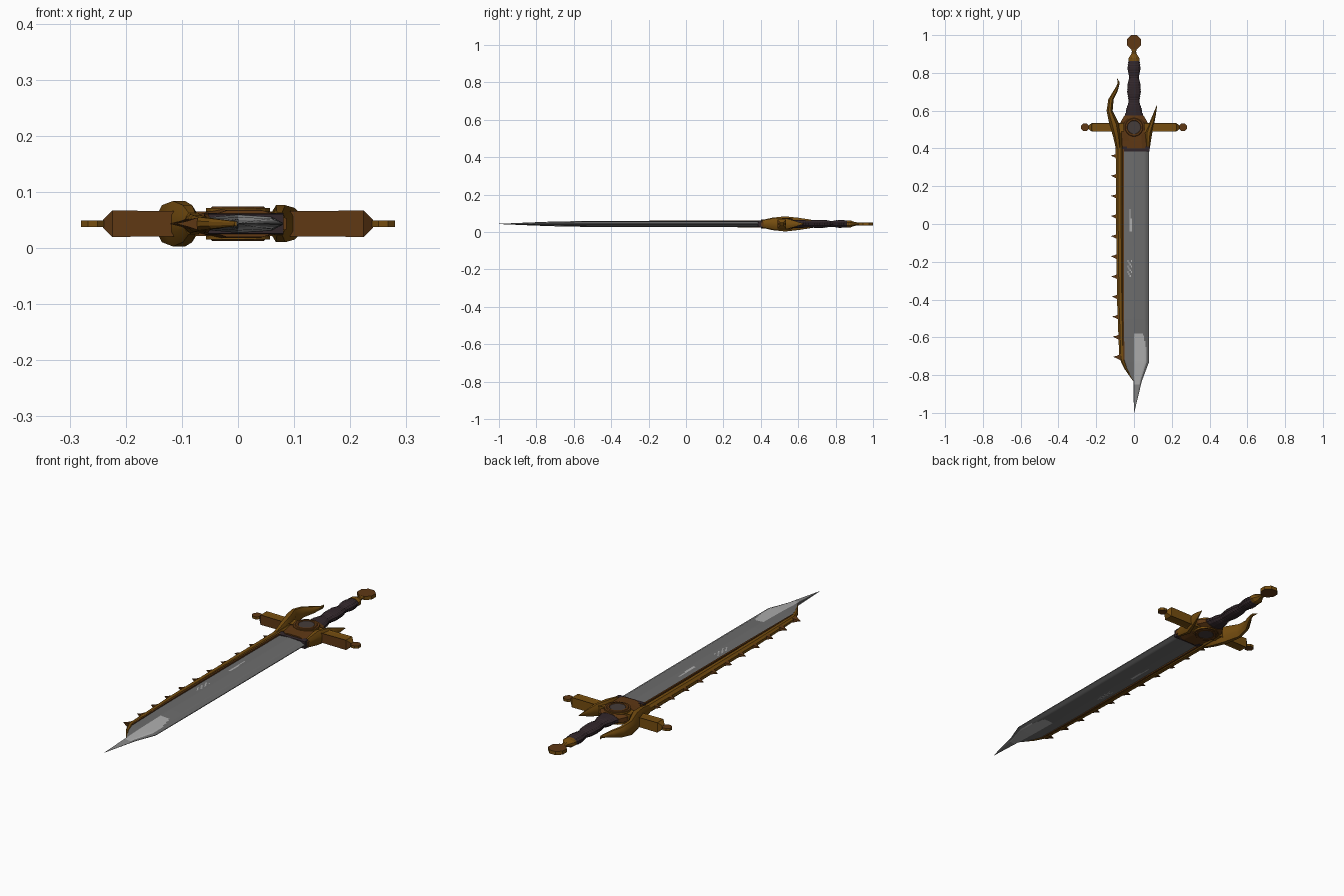
import bpy, bmesh, math
from mathutils import Vector

if "Cube" in bpy.data.objects:
    bpy.data.objects.remove(bpy.data.objects["Cube"])

ZC = 0.0435  # mid plane of the sword


def mat(name, c):
    m = bpy.data.materials.new(name)
    m.diffuse_color = (*c, 1)
    m.use_nodes = True
    m.node_tree.nodes["Principled BSDF"].inputs["Base Color"].default_value = m.diffuse_color
    return m


STEEL = mat("steel", (0.15, 0.15, 0.15))
SHINE = mat("bright steel", (0.42, 0.42, 0.42))
TIP = mat("tip steel", (0.24, 0.24, 0.24))
GOLD = mat("old gold", (0.18, 0.075, 0.005))
COPPER = mat("dark copper", (0.115, 0.04, 0.007))
LEATHER = mat("dark leather", (0.032, 0.02, 0.024))
GEM = mat("dark gem", (0.06, 0.045, 0.042))


def finish(bm, name, mats, rule=None, smooth=None):
    bmesh.ops.recalc_face_normals(bm, faces=bm.faces)
    bm.normal_update()
    if rule:
        for f in bm.faces:
            f.material_index = rule(f)
    me = bpy.data.meshes.new(name)
    bm.to_mesh(me)
    bm.free()
    for m in mats:
        me.materials.append(m)
    ob = bpy.data.objects.new(name, me)
    bpy.context.collection.objects.link(ob)
    if smooth:
        bpy.context.view_layer.objects.active = ob
        ob.select_set(True)
        bpy.ops.object.shade_smooth_by_angle(angle=math.radians(smooth))
        ob.select_set(False)
    return ob


def skin(bm, rings):
    n = len(rings[0])
    vs = [[bm.verts.new(p) for p in r] for r in rings]
    for a, b in zip(vs, vs[1:]):
        for i in range(n):
            bm.faces.new((a[i], a[(i + 1) % n], b[(i + 1) % n], b[i]))
    bm.faces.new(vs[0])
    bm.faces.new(vs[-1])


def loft(name, stations, n, mats, axis='y', rule=None, smooth=None):
    """stations: (x, y, half width, half height), n-sided rings with flats on the sides"""
    rings = []
    k = 1 / math.cos(math.pi / n)
    for x, y, w, h in stations:
        ring = []
        for i in range(n):
            a = 2 * math.pi * (i + 0.5) / n
            u, v = w * k * math.cos(a), h * k * math.sin(a)
            ring.append((x + u, y, ZC + v) if axis == 'y' else (x, y + u, ZC + v))
        rings.append(ring)
    bm = bmesh.new()
    skin(bm, rings)
    return finish(bm, name, mats, rule, smooth)


def disc(name, x, y, r, half, n, mats, rule=None):
    bm = bmesh.new()
    skin(bm, [[(x + r * math.cos(2 * math.pi * (i + .5) / n),
                y + r * math.sin(2 * math.pi * (i + .5) / n), ZC + z) for i in range(n)]
              for z in (-half, half)])
    return finish(bm, name, mats, rule)


def flat_rule(f):
    return 0 if abs(f.normal.z) > 0.7 else 1


# Blade: fine grid so the bright areas can be picked by position
KEYS = [(0.42, -.06, .08, .0165), (-.5, -.056, .08, .0165), (-.73, -.056, .08, .012),
        (-.79, -.027, .057, .0095), (-.83, -.003, .042, .008), (-1.0, -.0005, .0008, .0008)]


def blade_at(y):
    for a, b in zip(KEYS, KEYS[1:]):
        if y >= b[0] - 1e-9:
            t = (y - a[0]) / (b[0] - a[0])
            return [a[i] + t * (b[i] - a[i]) for i in (1, 2, 3)]
    return KEYS[-1][1:]


def blade_ring(y):
    xl, xr, h = blade_at(y)
    top = [(xl * (1 - i / 10), h * (0.65 + 0.35 * i / 10)) for i in range(10)]
    for i in range(13):
        t = i / 12
        top.append((xr * t, h * (1 - 0.25 * t / .75 if t < .75 else .75 - 2.6 * (t - .75))))
    return [(x, y, ZC + z) for x, z in top] + [(x, y, ZC - z) for x, z in reversed(top)]


def blade_rule(f):
    c = f.calc_center_median()
    xr = blade_at(c.y)[1]
    s = c.x / xr
    if abs(f.normal.z) < 0.3:
        return 0
    if -.85 < c.y < -.58 and 0 < s < .83:
        corner = s > .5 and c.y > -.58 - .09 * ((s - .5) / .33) ** 2
        return 0 if corner else 1
    if c.y <= -.85 and c.x > 0:
        return 2
    if -.04 < c.y < .08 and -.022 < c.x < -.011:      # scratches
        return 1 if c.x < -.017 or c.y < .03 else 0
    if -.28 < c.y < -.19 and -.034 < c.x < -.011:
        return 1 if (int(c.x * -180) + int(c.y * -100)) % 3 == 0 else 0
    return 0


bm = bmesh.new()
skin(bm, [blade_ring(0.42 - 0.01 * i) for i in range(143)])
finish(bm, "blade", [STEEL, SHINE, TIP], blade_rule, 25)

# Throat band where the blade enters the guard
loft("blade_throat", [(.01, .385, .071, .017), (.01, .41, .071, .019)], 4, [LEATHER])

# Gold spine along the back of the blade, with spikes
loft("blade_spine", [(-.078, .5, .019, .019), (-.077, .1, .019, .017), (-.072, -.4, .018, .015),
                     (-.064, -.71, .014, .012), (-.043, -.765, .009, .009),
                     (-.004, -.83, .002, .004)], 8, [GOLD])
loft("spine_inlay", [(-.057, .42, .004, .018), (-.057, -.4, .004, .0165),
                     (-.054, -.72, .003, .012)], 4, [COPPER])
for i in range(11):
    y = .36 - .1065 * i
    x = -.091 + (0 if y > -.2 else (-.2 - y) * .025)
    loft("spine_spike", [(x + .006, y, .016, .011), (x - .012, y, .007, .005),
                         (x - .03, y + .002, .0007, .0007)], 4, [COPPER], axis='x')

# Guard collar
loft("guard_collar", [(.012, .40, .074, .024), (.008, .44, .077, .025), (0, .49, .088, .026),
                      (0, .545, .068, .026), (0, .575, .05, .022)], 8, [COPPER])

# Round boss with raised ring and dark gem, same on both faces
disc("guard_boss", 0, .512, .058, .028, 16, [COPPER, GOLD], flat_rule)
for s in (1, -1):
    bm = bmesh.new()
    prof = [(.034, .027), (.037, .031), (.046, .031), (.05, .027)]
    cols = [[bm.verts.new((r * math.cos(a), .512 + r * math.sin(a), ZC + s * z)) for r, z in prof]
            for a in [2 * math.pi * i / 20 for i in range(20)]]
    for i in range(20):
        for j in range(4):
            p, q = cols[i], cols[(i + 1) % 20]
            bm.faces.new((p[j], q[j], q[(j + 1) % 4], p[(j + 1) % 4]))
    finish(bm, "boss_ring", [COPPER])
disc("boss_gem", 0, .512, .035, .0295, 16, [GEM])

# Cross bars with grooved faces, tapered ends and flat knobs
for s in (1, -1):
    bar = loft("cross_bar", [(s * .05, .512, .023, .022), (s * .224, .512, .023, .0235),
                             (s * .241, .512, .008, .007)], 4, [GOLD, COPPER], axis='x',
               rule=lambda f: 1 if f.normal.y < -.5 else 0)
    bm = bmesh.new()
    bm.from_mesh(bar.data)
    bm.normal_update()
    long = [f for f in bm.faces if abs(f.normal.z) > .9 and abs(f.calc_center_median().x) < .2]
    bmesh.ops.inset_individual(bm, faces=long, thickness=.009, depth=-.003)
    bm.to_mesh(bar.data)
    bm.free()
    disc("cross_bar_knob", s * .259, .512, .0225, .006, 8, [COPPER, GOLD], flat_rule)

# Curved horns either side of the grip
loft("long_horn", [(-.082, .40, .014, .019), (-.09, .46, .02, .033), (-.105, .53, .026, .0405),
                   (-.129, .60, .016, .033), (-.122, .66, .014, .024), (-.10, .70, .012, .016),
                   (-.086, .73, .007, .009), (-.081, .75, .005, .006),
                   (-.09, .772, .001, .001)], 8, [GOLD], smooth=35)
loft("short_horn", [(.074, .41, .011, .02), (.076, .48, .02, .033), (.096, .54, .013, .028),
                    (.108, .58, .008, .017), (.122, .63, .001, .001)], 8, [GOLD], smooth=35)

# Wavy leather grip with fine wrapped ridges
GRIP = [(.565, .05), (.60, .042), (.65, .029), (.70, .036), (.735, .034), (.775, .026),
        (.825, .034), (.875, .028)]


def grip_width(y):
    for a, b in zip(GRIP, GRIP[1:]):
        if y <= b[0] + 1e-9:
            t = (y - a[0]) / (b[0] - a[0])
            t = t * t * (3 - 2 * t)
            return a[1] + t * (b[1] - a[1])
    return GRIP[-1][1]


st = []
for i in range(49):
    y = .565 + .31 * i / 48
    w = grip_width(y) + (.001 if i % 2 else -.001)
    st.append((0, y, w, min(w * .62, .021)))
loft("grip", st, 12, [LEATHER])

# Pommel neck and flat octagonal pommel
loft("pommel_neck", [(0, .862, .029, .019), (0, .878, .029, .019), (0, .90, .014, .011),
                     (0, .915, .011, .008), (0, .935, .02, .008)], 8, [GOLD])
disc("pommel", 0, .962, .041, .0085, 8, [COPPER, GOLD], flat_rule)
